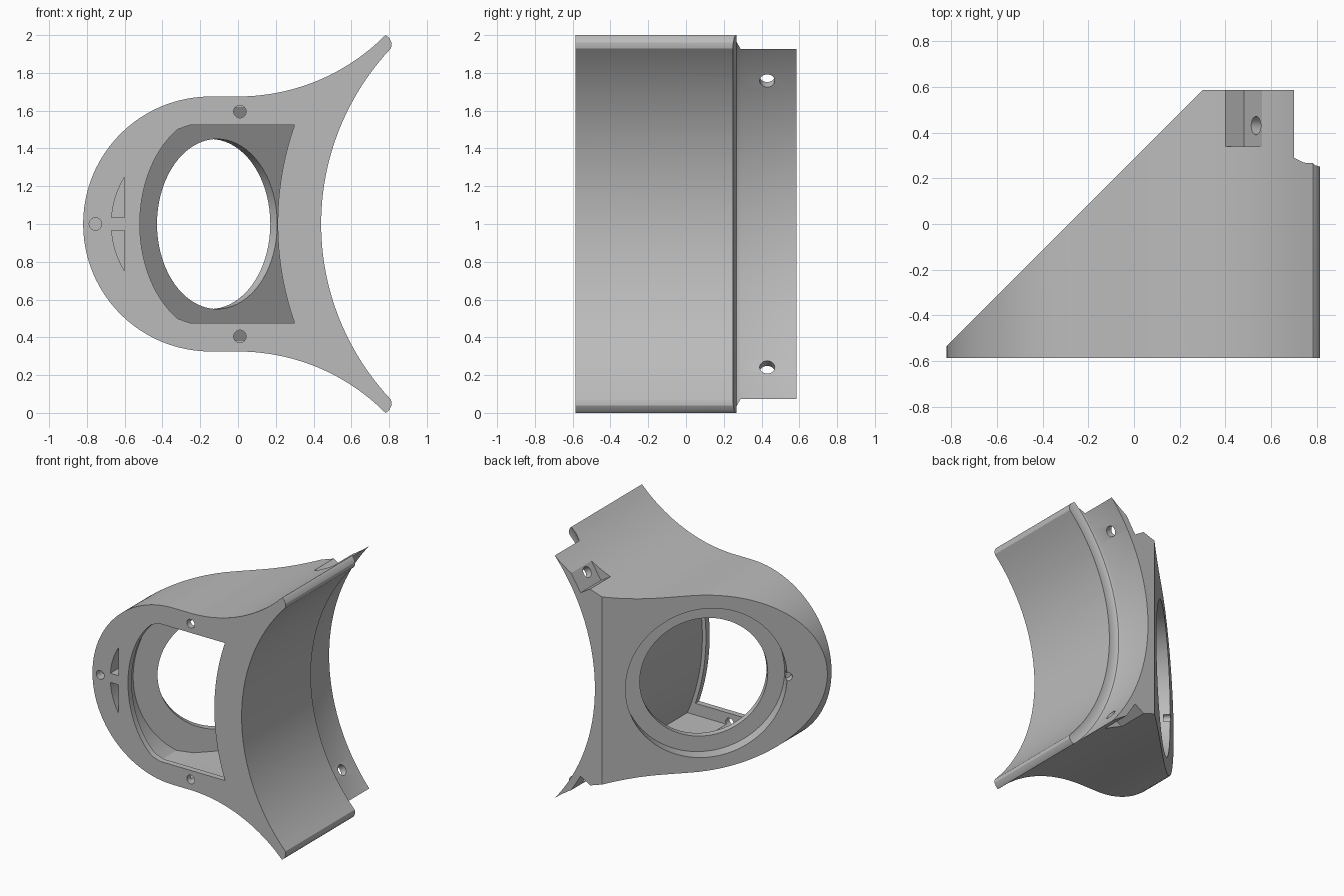
import bpy, bmesh, math
from mathutils import Vector, Matrix

if "Cube" in bpy.data.objects:
    bpy.data.objects.remove(bpy.data.objects["Cube"])

FRONT, BACK = -0.585, 0.585
AXIS_X, MID = 1.794, 1.0             # axis of the big concave saddle
N = Vector((-1, 1, 0)).normalized()  # outward normal of the sloped rear face

grey = bpy.data.materials.new("matte_grey")
grey.use_nodes = True
grey.diffuse_color = (0.5, 0.5, 0.5, 1)
grey.node_tree.nodes["Principled BSDF"].inputs["Base Color"].default_value = (0.5, 0.5, 0.5, 1)


def to_object(name, bm):
    bmesh.ops.recalc_face_normals(bm, faces=bm.faces)
    mesh = bpy.data.meshes.new(name)
    bm.to_mesh(mesh)
    bm.free()
    ob = bpy.data.objects.new(name, mesh)
    bpy.context.collection.objects.link(ob)
    mesh.materials.append(grey)
    return ob


def prism(name, outline, y0, y1, slope=None):
    """Extrude an x/z outline along y; optionally slice it at y = x + slope."""
    bm = bmesh.new()
    face = bm.faces.new([bm.verts.new((x, y0, z)) for x, z in outline])
    new = bmesh.ops.extrude_face_region(bm, geom=[face])["geom"]
    bmesh.ops.translate(bm, vec=(0, y1 - y0, 0), verts=[v for v in new if isinstance(v, bmesh.types.BMVert)])
    if slope is not None:
        cut = bmesh.ops.bisect_plane(bm, geom=bm.verts[:] + bm.edges[:] + bm.faces[:], dist=1e-6,
                                     plane_co=(0, slope, 0), plane_no=N, clear_outer=True)
        edges = [e for e in cut["geom_cut"] if isinstance(e, bmesh.types.BMEdge)]
        bmesh.ops.contextual_create(bm, geom=edges)
    return to_object(name, bm)


def rod(name, start, end, radius, sides=32):
    a, b = Vector(start), Vector(end)
    bm = bmesh.new()
    turn = (b - a).to_track_quat("Z", "Y").to_matrix().to_4x4()
    bmesh.ops.create_cone(bm, cap_ends=True, segments=sides, radius1=radius, radius2=radius,
                          depth=(b - a).length, matrix=Matrix.Translation((a + b) / 2) @ turn)
    return to_object(name, bm)


def mirrored(half):
    """Complete an upper half outline (heights from the middle) with its mirror image."""
    lower = [(x, -z) for x, z in reversed(half) if z > 1e-5]
    return [(x, MID + z) for x, z in half + lower]


def saddle_x(radius, z):
    return AXIS_X - math.sqrt(radius * radius - z * z)


def cut(target, cutter):
    cutter.hide_render = True
    mod = target.modifiers.new("cut", "BOOLEAN")
    mod.operation, mod.solver, mod.object = "DIFFERENCE", "EXACT", cutter
    bpy.context.view_layer.objects.active = target
    bpy.ops.object.modifier_apply(modifier=mod.name)
    bpy.data.objects.remove(cutter)


# Housing: round nose, flared arms, concave saddle, sloped back
half = []
for i in range(25):
    t = math.pi * (1 - i / 48)
    half.append((-0.145 + 0.675 * math.cos(t), 0.675 * math.sin(t)))
for i in range(21):
    x = 0.78 * i / 20
    half.append((x, 0.675 + 1.1 - math.sqrt(1.21 - x * x)))
half += [(0.783, 1.0), (0.8, 0.985), (0.813, 0.96), (0.813, 0.945)]
for i in range(25):
    z = 0.93 * (1 - i / 24)
    half.append((saddle_x(1.354, z), z))
housing = prism("housing", mirrored(half), FRONT, BACK, 0.285)


# Front window and the wider cavity behind its lip
def window(grow_x, grow_z):
    k = (0.525 + grow_z) / 0.525
    pts = []
    for i in range(15):
        t = math.radians(59) * i / 14
        pts.append((-0.105 - (0.415 + grow_x) * math.cos(t), 0.585 * k * math.sin(t)))
    pts.append((-0.25, 0.525 * k))
    for i in range(17):
        z = 0.525 * k * (1 - i / 16)
        pts.append((saddle_x(1.584 - grow_x, z), z))
    return mirrored(pts)


cut(housing, prism("cavity_cutter", window(0.03, 0.09), -0.54, BACK, 0.07))
cut(housing, prism("window_cutter", window(0, 0), -0.7, -0.5))

# Round opening with a counterbore, square to the sloped face
centre = Vector((-0.218, 0.067, MID))
cut(housing, rod("counterbore_cutter", centre + N * 0.4, centre - N * 0.1, 0.568, 72))
cut(housing, rod("opening_cutter", centre + N * 0.4, centre - N * 0.17, 0.45, 72))

# Stepped-back rear saddle with a small fillet
bm = bmesh.new()
profile = [(0, 0.25), (1.37, 0.25), (1.41, 0.257), (1.426, 0.268), (1.434, 0.29), (1.434, 0.8), (0, 0.8)]
verts = [bm.verts.new((AXIS_X + r, y, MID)) for r, y in profile]
edges = [bm.edges.new(p) for p in zip(verts, verts[1:])]
bmesh.ops.spin(bm, geom=verts + edges, cent=(AXIS_X, 0, MID), axis=(0, 1, 0), angle=math.tau, steps=144)
bmesh.ops.remove_doubles(bm, verts=bm.verts, dist=1e-5)
cut(housing, to_object("rear_saddle_cutter", bm))

# Bolt seats and radial bolt holes in the rear arms
for s in (-1, 1):
    out = Vector((0.55 - AXIS_X, 0, s * 0.775)).normalized()
    along = Vector((0, 1, 0))
    axis = Vector((AXIS_X, 0.43, MID))
    bm = bmesh.new()
    bmesh.ops.create_cube(bm, size=1)
    turn = Matrix((out, along, out.cross(along))).transposed().to_4x4()
    place = Matrix.Translation(axis + out * 1.635 + along * 0.06)
    bmesh.ops.transform(bm, verts=bm.verts, matrix=place @ turn @ Matrix.Diagonal((0.3, 0.3, 0.2, 1)))
    cut(housing, to_object("seat_cutter", bm))
    cut(housing, rod("bolt_cutter", axis + out * 1.3, axis + out * 1.7, 0.04))

# Screw holes in the front face
for x, z, depth in ((0.01, 0.595, 0.18), (0.01, -0.595, 0.18), (-0.755, 0, 0.07)):
    cut(housing, rod("screw_cutter", (x, -0.7, MID + z), (x, FRONT + depth, MID + z), 0.033))

# Pair of crescent slots on the nose
for s in (-1, 1):
    heights = [0.035 + 0.213 * i / 10 for i in range(11)]
    arc = [(-0.19 - math.sqrt(0.48 ** 2 - z * z), MID + s * z) for z in heights]
    cut(housing, prism("slot_cutter", arc + [(-0.602, MID + s * 0.035)], -0.7, -0.47))

# Small notch beside the counterbore
notch = Vector((-0.625, -0.34, MID))
cut(housing, rod("notch_cutter", notch + N * 0.1, notch - N * 0.05, 0.03, 16))

bpy.ops.object.select_all(action="DESELECT")
housing.select_set(True)
bpy.context.view_layer.objects.active = housing
bpy.ops.object.shade_smooth_by_angle(angle=math.radians(25))
